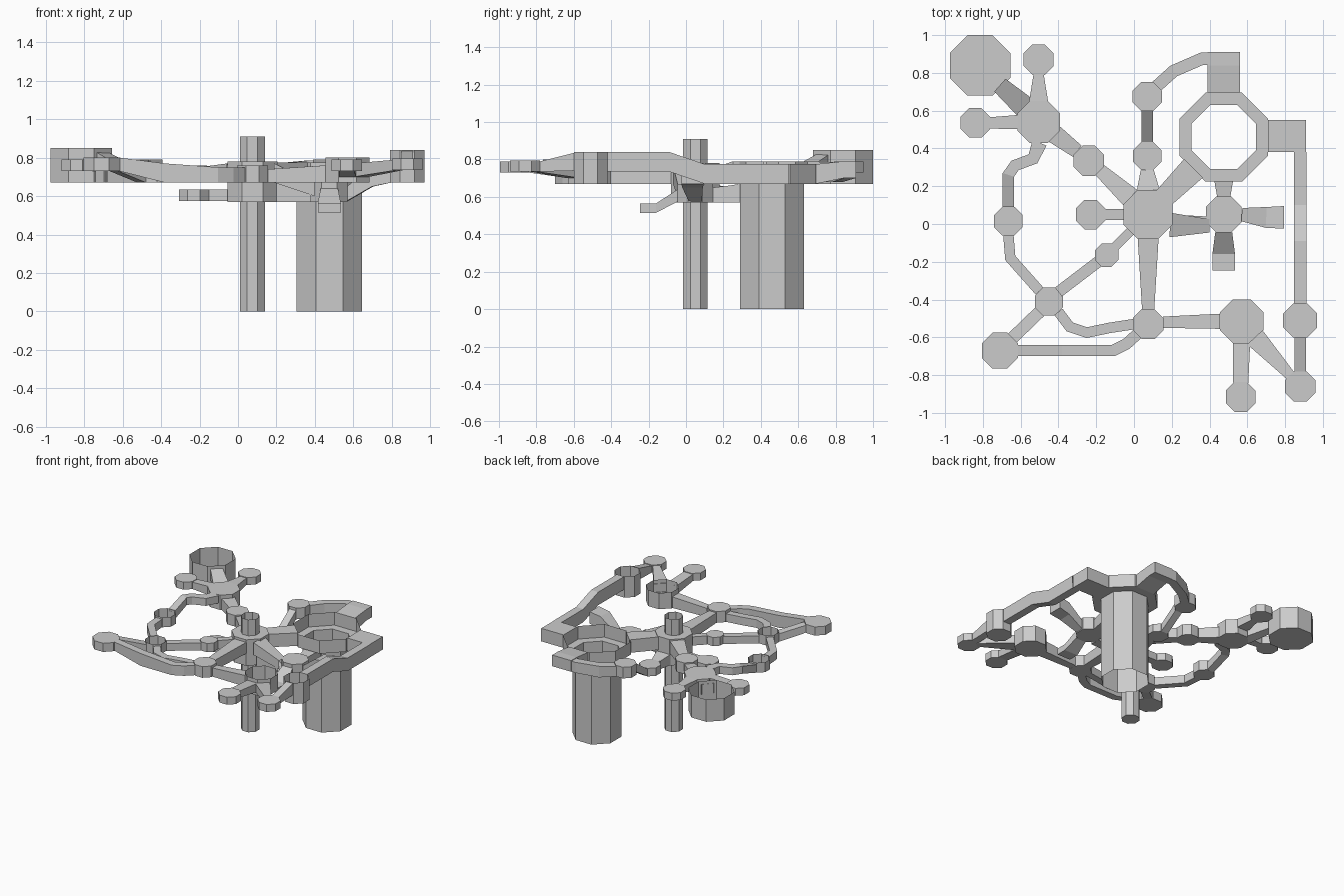
import bpy, bmesh, math
from mathutils import Vector


def finish(name, bm):
    bmesh.ops.recalc_face_normals(bm, faces=bm.faces)
    me = bpy.data.meshes.new(name)
    bm.to_mesh(me)
    bm.free()
    ob = bpy.data.objects.new(name, me)
    bpy.context.collection.objects.link(ob)
    return ob


def octagon(bm, x, y, apothem, z):
    r = apothem / math.cos(math.pi / 8)
    return [bm.verts.new((x + r * math.cos((i + .5) * math.pi / 4),
                          y + r * math.sin((i + .5) * math.pi / 4), z)) for i in range(8)]


def bridge(bm, a, b):
    n = len(a)
    for i in range(n):
        bm.faces.new((a[i], a[(i + 1) % n], b[(i + 1) % n], b[i]))


def room(name, x, y, a, z0, z1, lid=True, floor=True):
    """Eight-sided chamber, optionally without lid or floor."""
    bm = bmesh.new()
    lo, hi = octagon(bm, x, y, a, z0), octagon(bm, x, y, a, z1)
    bridge(bm, lo, hi)
    if floor:
        bm.faces.new(lo)
    if lid:
        bm.faces.new(hi)
    return finish(name, bm)


def corridor(name, pts, cap_end=False):
    """Rectangular tunnel through (x, y, width, z0, z1) stations with mitred turns."""
    bm = bmesh.new()
    rings = []
    for i, (x, y, w, z0, z1) in enumerate(pts):
        p = Vector((x, y))
        d0 = (p - Vector(pts[i - 1][:2])).normalized() if i else None
        d1 = (Vector(pts[i + 1][:2]) - p).normalized() if i < len(pts) - 1 else None
        d0, d1 = d0 or d1, d1 or d0
        t = (d0 + d1).normalized()
        s = Vector((-t.y, t.x)) * (w / 2 / max(.5, t.dot(d0)))
        l, r = p + s, p - s
        rings.append([bm.verts.new(c) for c in
                      ((l.x, l.y, z0), (r.x, r.y, z0), (r.x, r.y, z1), (l.x, l.y, z1))])
    for a, b in zip(rings, rings[1:]):
        bridge(bm, a, b)
    if cap_end:
        bm.faces.new(rings[-1])
    return finish(name, bm)


# Central hub and its shaft
room("hub_room", .075, .05, .13, .57, .78)
room("hub_shaft_lower", .075, .05, .065, 0, .57, lid=False)
room("hub_shaft_upper", .075, .05, .065, .78, .91, lid=False, floor=False)

# Ring room over the large shaft
bm = bmesh.new()
bottom = octagon(bm, .475, .46, .17, 0)
inner = octagon(bm, .475, .46, .17, .67)
outer = octagon(bm, .475, .46, .235, .67)
rim = octagon(bm, .475, .46, .235, .775)
for a, b in ((bottom, inner), (inner, outer), (outer, rim)):
    bridge(bm, a, b)
finish("ring_room_and_shaft", bm)

# Chambers: name, x, y, apothem, floor, top, lid
for args in (
    ("south_room", .075, -.53, .08, .67, .76, True),
    ("east_low_room", .475, .05, .095, .57, .67, True),
    ("west_low_room", -.23, .05, .078, .575, .635, True),
    ("north_low_room", .07, .36, .075, .575, .64, True),
    ("north_room", .07, .675, .077, .68, .77, True),
    ("alcove_room", -.145, -.165, .062, .67, .74, True),
    ("northwest_link_room", -.24, .335, .08, .67, .76, True),
    ("northwest_room", -.505, .54, .112, .67, .79, True),
    ("northwest_great_room", -.815, .84, .16, .67, .85, False),
    ("northwest_side_room_a", -.505, .87, .08, .73, .79, True),
    ("northwest_side_room_b", -.84, .535, .078, .73, .79, True),
    ("west_room", -.665, .015, .076, .67, .75, False),
    ("southwest_crossing", -.45, -.41, .074, .67, .75, False),
    ("southwest_end_room", -.71, -.67, .095, .73, .80, True),
    ("southeast_room", .57, -.515, .115, .67, .80, False),
    ("southeast_end_room_a", .565, -.915, .079, .73, .79, True),
    ("southeast_end_room_b", .88, -.86, .08, .735, .795, True),
    ("east_tower_room", .88, -.51, .09, .67, .84, False),
):
    room(*args)

# Corridors around the hub
corridor("hub_south_corridor", [(.075, -.08, .11, .67, .76), (.075, -.45, .065, .67, .75)])
corridor("hub_east_corridor", [(.19, -.005, .13, .67, .77), (.40, -.01, .07, .6, .67)])
corridor("hub_east_low_corridor", [(.2, .0, .1, .57, .665), (.38, .0, .08, .57, .665)])
corridor("hub_west_corridor", [(-.055, .05, .06, .575, .635), (-.155, .05, .06, .575, .635)])
corridor("hub_north_corridor", [(.075, .18, .12, .575, .66), (.07, .285, .07, .575, .64)])
corridor("hub_ring_corridor", [(.155, .135, .11, .67, .775), (.315, .295, .14, .67, .775)])
corridor("hub_northwest_corridor", [(-.02, .14, .11, .67, .77), (-.18, .285, .07, .67, .75)])
corridor("hub_southwest_corridor", [(-.02, -.04, .05, .67, .74), (-.1, -.12, .05, .67, .74)])
corridor("north_ramp", [(.07, .435, .06, .575, .635), (.07, .6, .06, .68, .75)])
corridor("alcove_corridor", [(-.19, -.2, .06, .67, .73), (-.4, -.36, .06, .67, .73)])

# Passages of the low eastern room
corridor("low_ring_corridor", [(.475, .145, .07, .57, .65), (.475, .23, .1, .57, .66),
                               (.475, .29, .12, .57, .67)])
corridor("east_stub", [(.57, .05, .07, .575, .65), (.7, .035, .11, .65, .75),
                       (.795, .035, .12, .67, .765)], True)
corridor("south_stub_ramp", [(.475, -.045, .09, .575, .64), (.475, -.16, .12, .515, .565),
                             (.475, -.245, .12, .515, .565)], True)

# Northwest branches
corridor("northwest_corridor", [(-.3, .385, .075, .67, .75), (-.42, .475, .1, .67, .76)])
corridor("great_room_ramp", [(-.58, .62, .12, .67, .76), (-.71, .735, .09, .75, .83)])
corridor("side_corridor_a", [(-.505, .65, .1, .72, .79), (-.505, .79, .055, .73, .785)])
corridor("side_corridor_b", [(-.61, .54, .075, .72, .79), (-.765, .535, .06, .73, .785)])

# Western loop
corridor("west_corridor", [(-.5, .43, .08, .73, .79), (-.535, .345, .06, .73, .79),
                           (-.63, .31, .06, .73, .79), (-.665, .26, .06, .73, .79),
                           (-.665, .09, .06, .67, .735)])
corridor("west_crossing_corridor", [(-.665, -.06, .055, .67, .735), (-.655, -.18, .055, .67, .735),
                                    (-.5, -.355, .055, .67, .735)])
corridor("crossing_south_corridor", [(-.4, -.465, .055, .67, .735), (-.34, -.545, .055, .67, .735),
                                     (-.25, -.575, .055, .67, .735), (-.13, -.55, .055, .67, .735),
                                     (0, -.53, .055, .67, .735)])
corridor("crossing_end_corridor", [(-.5, -.465, .065, .67, .735), (-.645, -.605, .065, .73, .79)])
corridor("front_corridor", [(-.615, -.67, .06, .73, .80), (-.38, -.67, .06, .67, .77),
                            (-.11, -.67, .06, .67, .75), (-.04, -.635, .06, .67, .75),
                            (.02, -.58, .06, .67, .75)])

# Southeast branches
corridor("southeast_corridor", [(.155, -.52, .06, .67, .74), (.455, -.515, .08, .67, .76)])
corridor("end_corridor_a", [(.57, -.63, .09, .70, .77), (.565, -.84, .08, .73, .785)])
corridor("end_corridor_b", [(.64, -.6, .11, .70, .77), (.84, -.815, .05, .735, .79)])
corridor("tower_end_corridor", [(.88, -.6, .06, .74, .835), (.88, -.78, .06, .735, .79)])

# Wide galleries leaving the ring room
corridor("east_gallery", [(.71, .465, .17, .67, .775), (.88, .465, .17, .67, .775),
                          (.91, .465, .17, .67, .775)], True)
corridor("east_long_corridor", [(.88, .38, .065, .67, .775), (.88, .1, .065, .67, .775),
                                (.88, -.09, .065, .735, .84), (.88, -.42, .065, .735, .84)])
corridor("north_gallery", [(.475, .695, .17, .67, .775), (.475, .84, .17, .70, .79),
                           (.475, .91, .17, .70, .79)], True)
corridor("north_curve_corridor", [(.39, .875, .065, .70, .785), (.36, .875, .065, .70, .785),
                                  (.21, .81, .065, .68, .77), (.11, .72, .065, .68, .76)])
